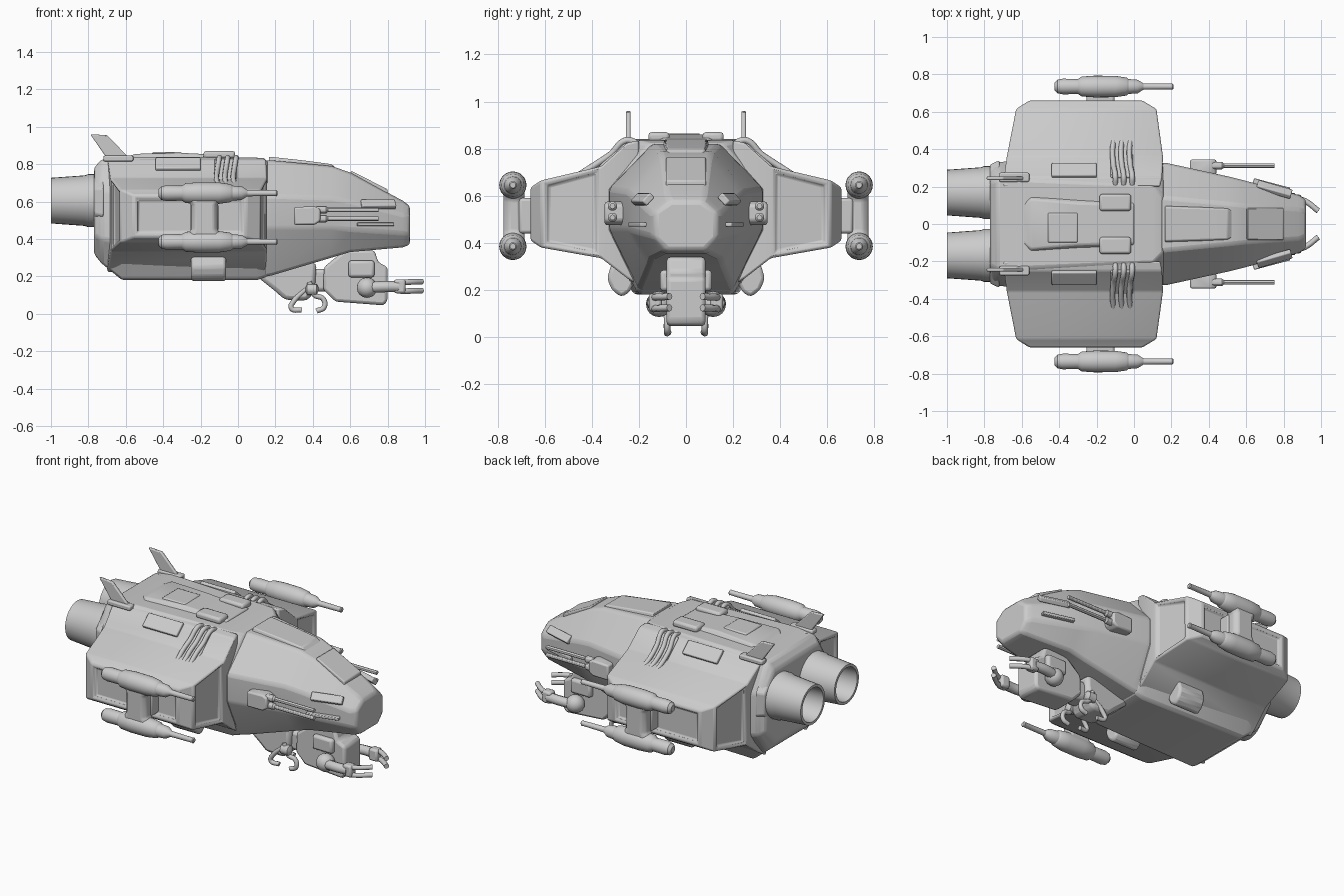
import bpy, bmesh
from math import sin, cos, pi, radians
from mathutils import Vector, Matrix

if "Cube" in bpy.data.objects:
    bpy.data.objects.remove(bpy.data.objects["Cube"])


def finish(ob, bevel=0.0, angle=30, seg=2):
    if bevel:
        m = ob.modifiers.new("bevel", 'BEVEL')
        m.width, m.segments, m.limit_method = bevel, seg, 'ANGLE'
        m.angle_limit = radians(20)
    bpy.ops.object.select_all(action='DESELECT')
    ob.select_set(True)
    bpy.context.view_layer.objects.active = ob
    bpy.ops.object.shade_smooth_by_angle(angle=radians(angle))
    return ob


def loft(name, rings, bevel=0.0, closed=False, edit=None, angle=30):
    """Skin a list of equal-length point rings, capping the ends (or joining them)."""
    bm = bmesh.new()
    vs = [[bm.verts.new(p) for p in r] for r in rings]
    n = len(vs[0])
    for a, b in zip(vs, vs[1:] + (vs[:1] if closed else [])):
        for i in range(n):
            j = (i + 1) % n
            bm.faces.new((a[i], a[j], b[j], b[i]))
    if not closed:
        bm.faces.new(vs[0])
        bm.faces.new(vs[-1])
    bmesh.ops.recalc_face_normals(bm, faces=bm.faces)
    if edit:
        edit(bm)
    me = bpy.data.meshes.new(name)
    bm.to_mesh(me)
    bm.free()
    ob = bpy.data.objects.new(name, me)
    bpy.context.collection.objects.link(ob)
    return finish(ob, bevel, angle)


def prism(name, pts, y0, y1, bevel=0.01):
    """Side-view (x, z) outline extruded from y0 to y1."""
    return loft(name, [[(x, y, z) for x, z in pts] for y in (y0, y1)], bevel)


def box(name, c, size, bevel=0.01, roll=0.0, yaw=0.0):
    rot = Matrix.Rotation(yaw, 3, 'Z') @ Matrix.Rotation(roll, 3, 'X')
    h = Vector(size) / 2
    rings = [[Vector(c) + rot @ Vector((sx * h.x, sy * h.y, sz * h.z))
              for sy, sz in ((-1, -1), (1, -1), (1, 1), (-1, 1))] for sx in (-1, 1)]
    return loft(name, rings, bevel)


def lathe(name, prof, y, z, n=24, closed=False):
    """(x, radius) profile turned about an axis parallel to x."""
    return loft(name, [[(x, y + r * cos(2 * pi * i / n), z + r * sin(2 * pi * i / n))
                        for i in range(n)] for x, r in prof], closed=closed)


def tube(name, pts, r):
    cu = bpy.data.curves.new(name, 'CURVE')
    cu.dimensions, cu.bevel_depth, cu.bevel_resolution, cu.use_fill_caps = '3D', r, 2, True
    cu.resolution_u = 6
    sp = cu.splines.new('BEZIER')
    sp.bezier_points.add(len(pts) - 1)
    for b, p in zip(sp.bezier_points, pts):
        b.co = p
        b.handle_left_type = b.handle_right_type = 'AUTO'
    ob = bpy.data.objects.new(name, cu)
    bpy.context.collection.objects.link(ob)
    bpy.ops.object.select_all(action='DESELECT')
    ob.select_set(True)
    bpy.context.view_layer.objects.active = ob
    bpy.ops.object.convert(target='MESH')
    return finish(bpy.context.object, angle=50)


# Fuselage: octagonal sections (x, top half width, top z, mid half width, upper z, lower z, bottom half width, bottom z)
def octagon(x, tw, zt, mw, zu, zl, bw, zb):
    return [(x, tw, zt), (x, mw, zu), (x, mw, zl), (x, bw, zb),
            (x, -bw, zb), (x, -mw, zl), (x, -mw, zu), (x, -tw, zt)]


loft("main_hull", [octagon(*s) for s in (
    (-.77, .22, .78, .30, .68, .42, .20, .32), (-.73, .24, .825, .33, .66, .40, .23, .27),
    (-.62, .24, .84, .34, .64, .38, .22, .18), (.10, .21, .835, .34, .63, .42, .20, .18),
    (.16, .15, .82, .33, .63, .46, .20, .20))], .015)
loft("nose_hull", [octagon(*s) for s in (
    (.10, .15, .82, .33, .63, .46, .20, .19), (.18, .14, .82, .325, .63, .46, .20, .205),
    (.50, .11, .79, .255, .62, .46, .16, .30), (.60, .10, .755, .23, .60, .45, .15, .33),
    (.88, .08, .605, .155, .53, .43, .10, .355), (.92, .065, .575, .13, .53, .42, .08, .37))], .015)

# Raised roof, roof blocks and canopy
loft("roof_plate", [[(x, -w, .82), (x, w, .82), (x, w - .03, z), (x, -w + .03, z)]
                    for x, w, z in ((-.60, .12, .835), (-.55, .16, .855), (-.30, .14, .86), (.0, .13, .845))], .008)
loft("canopy", [[(x, -w, z - .06), (x, w, z - .06), (x, w - .02, z), (x, -w + .02, z)]
                for x, w, z in ((.165, .11, .84), (.35, .105, .82), (.50, .10, .80), (.53, .09, .775))], .006)
prism("brow_plate", [(.60, .74), (.605, .765), (.80, .665), (.80, .63)], -.085, .085, .006)
box("roof_hatch", (-.38, -.02, .855), (.16, .16, .02), .008)


def inset_panels(bm):
    """Recess the front, rear and outer faces of a wing."""
    for f in list(bm.faces):
        c, n = f.calc_center_median(), f.normal
        if (abs(n.x) > .8 and .42 < abs(c.y) < .58) or abs(n.y) > .95:
            bmesh.ops.inset_region(bm, faces=[f], thickness=.03, depth=0)
            bmesh.ops.inset_region(bm, faces=[f], thickness=.008, depth=-.018)


for s in (1, -1):
    # Wing pod, lofted outwards: (y, rear x, front x, bottom z, top z)
    loft("wing_pod", [[(x0, s * y, zb), (x1, s * y, zb), (x1, s * y, zt), (x0, s * y, zt)]
                      for y, x0, x1, zb, zt in (
        (.20, -.70, .14, .22, .835), (.25, -.695, .15, .25, .825), (.36, -.68, .155, .335, .725),
        (.615, -.63, .12, .38, .665), (.66, -.56, .045, .41, .635))], .012, edit=inset_panels)

    # Engine nozzle
    lathe("engine_nozzle", [(-.70, .142), (-.80, .142), (-.82, .135), (-1.0, .122), (-1.0, .105),
                            (-.85, .095), (-.84, .0005), (-.70, .0005)], s * .168, .605, 32, True)
    loft("engine_collar", [[(x, s * .165 + r * cos(pi * i / 4 + pi / 8), .6 + r * sin(pi * i / 4 + pi / 8))
                            for i in range(8)] for x, r in ((-.72, .19), (-.77, .165))], .008)

    # Tail fin
    prism("tail_fin", [(-.79, .96), (-.70, .955), (-.55, .80), (-.68, .80)], s * .235, s * .255, .006)
    box("fin_root", (-.64, s * .25, .83), (.16, .05, .03), .008)

    # Wing-top plate and curved vent pipes
    box("wing_top_plate", (-.32, s * .285, .798), (.24, .09, .03), .006, roll=-s * .72)
    for x in (-.11, -.065, -.02):
        tube("vent_pipe", [(x + .01, s * .21, .825), (x + .01, s * .255, .835), (x, s * .32, .775),
                           (x - .005, s * .38, .735), (x, s * .45, .69)], .014)
    box("vent_base", (-.065, s * .31, .76), (.12, .18, .03), .006, roll=-s * .74)
    box("roof_block", (-.10, s * .115, .85), (.17, .09, .04), .014)

    # Paired wing-tip guns on a shared mount
    for z in (.645, .385):
        y = s * .735
        lathe("wing_gun", [(-.425, .02), (-.41, .036), (-.38, .042), (-.30, .04), (-.28, .053), (-.21, .058),
                           (-.10, .057), (-.04, .048), (-.03, .04), (.02, .036), (.05, .017),
                           (.20, .015), (.205, .017), (.21, .012)], y, z)
    loft("gun_mount", [[(-.18 + dx * w, s * (.73 + dy), z) for dx, dy in
                        ((-1, -.02), (-.7, -.045), (.7, -.045), (1, -.02), (1, .02), (.7, .045), (-.7, .045), (-1, .02))]
                       for z, w in ((.39, .10), (.43, .085), (.45, .07), (.58, .07), (.60, .085), (.64, .10))], .008)
    box("gun_bracket", (-.18, s * .67, .515), (.15, .08, .15), .012)

    # Nose side guns and sensor strips
    prism("nose_gun_box", [(.30, .475), (.30, .57), (.41, .575), (.44, .56), (.44, .495), (.41, .475)],
          s * .26, s * .345, .01)
    for z in (.556, .508):
        lathe("nose_gun_barrel", [(.42, .02), (.47, .02), (.48, .012), (.75, .012)], s * .312, z, 12)
    box("sensor_strip", (.735, s * .205, .478), (.20, .03, .018), .004, yaw=-s * .26)
    box("cheek_plate", (.75, s * .185, .585), (.19, .05, .03), .006, roll=-s * .8, yaw=-s * .28)

    # Belly pods
    loft("belly_pod", [[(x, s * y, z) for y, z in ((.20, .27), (.24, .19), (.275, .17), (.315, .20), (.335, .25), (.31, .33))]
                       for x in (-.25, -.065)], .015)

    # Chin unit arms: shoulder, forearm, palm and fingers
    lathe("arm_shoulder", [(.635 + .055 * (1 - cos(pi * t / 8)), max(.002, .055 * sin(pi * t / 8)))
                           for t in range(9)], s * .115, .14, 16)
    tube("forearm", [(.68, s * .125, .14), (.78, s * .14, .145), (.86, s * .135, .145)], .03)
    box("palm", (.865, s * .13, .147), (.06, .055, .075), .012)
    for z in (.17, .122):
        tube("finger", [(.87, s * .14, z - .002), (.92, s * .12, z), (.985, s * .07, z + .002)], .015)
    box("side_armour", (.66, s * .085, .24), (.14, .05, .09), .015)

    # Hooked legs behind the chin unit
    tube("front_hook", [(.38, s * .085, .17), (.41, s * .085, .10), (.455, s * .08, .08),
                        (.46, s * .08, .035), (.42, s * .08, .015)], .014)
    tube("rear_hook", [(.36, s * .075, .13), (.30, s * .08, .07), (.285, s * .08, .03), (.34, s * .075, .02)], .014)
    lathe("hook_joint", [(.36, .01), (.37, .03), (.42, .03), (.43, .01)], s * .085, .13, 12)

# Chin unit: neck, waist and head
prism("chin_neck", [(.10, .20), (.20, .12), (.25, .075), (.37, .07), (.41, .12), (.42, .27), (.30, .30), (.12, .24)],
      -.085, .085, .025)
box("chin_waist", (.44, 0, .18), (.14, .11, .12), .02)
prism("chin_head", [(.46, .25), (.455, .13), (.52, .065), (.78, .045), (.80, .07), (.80, .25), (.75, .275), (.73, .34),
                    (.57, .34)], -.082, .082, .02)
